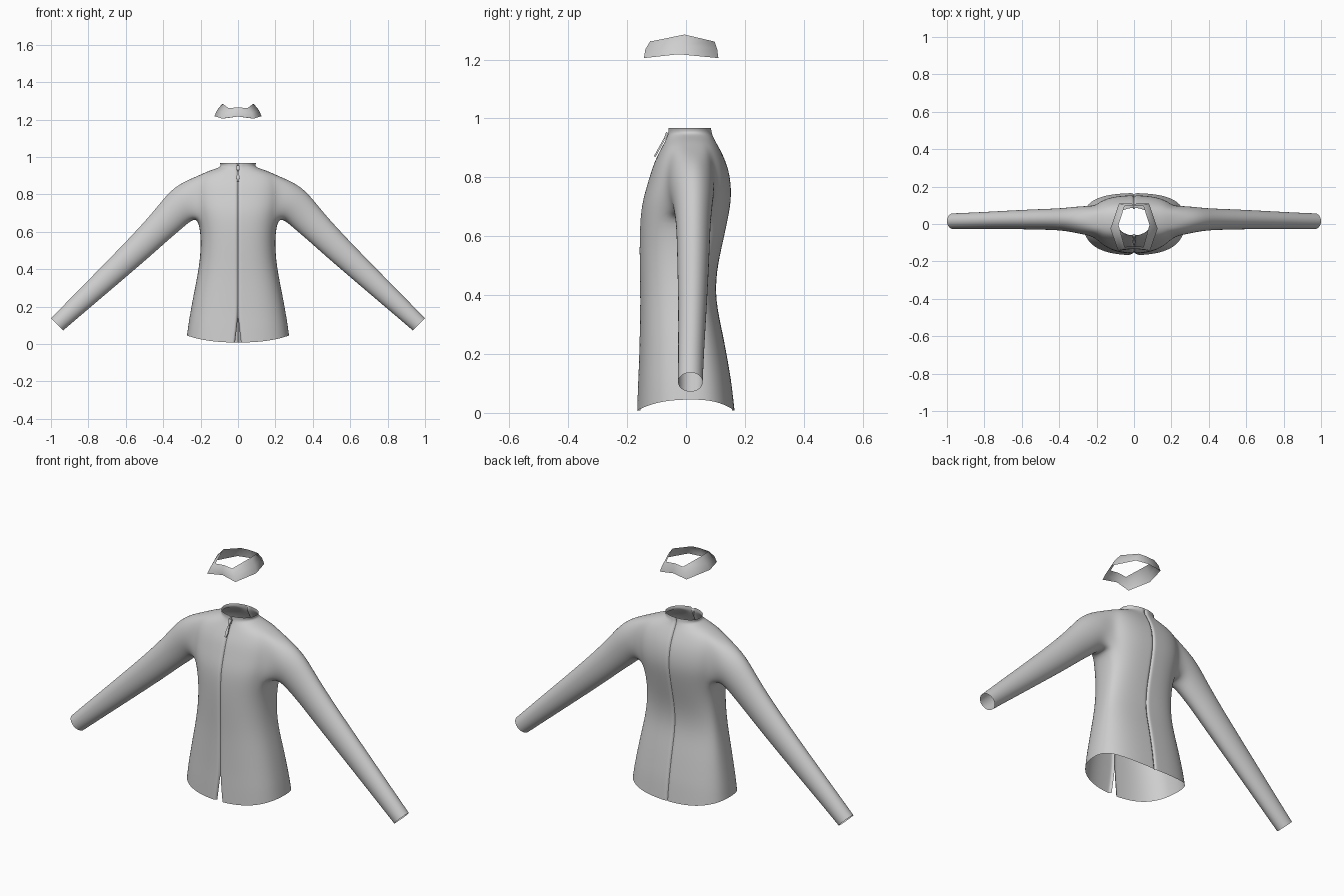
import bpy, bmesh, math
from mathutils import Vector

if "Cube" in bpy.data.objects:
    bpy.data.objects.remove(bpy.data.objects["Cube"])

fabric = bpy.data.materials.new("grey_fabric")
fabric.diffuse_color = (0.62, 0.62, 0.62, 1)
fabric.use_nodes = True
fabric.node_tree.nodes["Principled BSDF"].inputs["Base Color"].default_value = fabric.diffuse_color


def make_object(name, bm):
    bmesh.ops.recalc_face_normals(bm, faces=bm.faces)
    for f in bm.faces:
        f.smooth = True
    mesh = bpy.data.meshes.new(name)
    bm.to_mesh(mesh)
    bm.free()
    mesh.materials.append(fabric)
    ob = bpy.data.objects.new(name, mesh)
    bpy.context.collection.objects.link(ob)
    return ob


def mirror_x(ob):
    m = ob.modifiers.new("mirror", 'MIRROR')
    m.merge_threshold = 0.001


def bridge(bm, a, b, closed=False):
    n = len(a)
    for i in range(n if closed else n - 1):
        j = (i + 1) % n
        bm.faces.new((a[i], a[j], b[j], b[i]))


# Torso sections: height, half width, front y, back y
ROWS = [
    (0.045, 0.275, -0.166, 0.165), (0.10, 0.268, -0.163, 0.155),
    (0.16, 0.258, -0.160, 0.145), (0.27, 0.238, -0.157, 0.125),
    (0.38, 0.215, -0.155, 0.100), (0.48, 0.202, -0.157, 0.103),
    (0.58, 0.200, -0.158, 0.125), (0.67, 0.215, -0.155, 0.145),
    (0.73, 0.230, -0.145, 0.154), (0.79, 0.235, -0.127, 0.152),
    (0.85, 0.232, -0.109, 0.138), (0.90, 0.212, -0.083, 0.113),
    (0.925, 0.160, -0.070, 0.098), (0.942, 0.105, -0.062, 0.090),
    (0.953, 0.092, -0.060, 0.087), (0.968, 0.098, -0.060, 0.085),
]
MID_Y = 0.02
SEAM_X = [0.0, 0.006, 0.02]        # narrow columns that hold the seams
SEAM_DEPTH = 0.012
SLIT = {0: 0.016, 1: 0.005}        # front opening at the hem
HOLE_ROWS, HOLE_COLS = (7, 11), (6, 10)

bm = bmesh.new()
grid = []
last = len(ROWS) - 1
for r, (z, w, yf, yb) in enumerate(ROWS):
    power = 2 / 2.6 if r < 12 else 2 / 2.2
    line = []
    for k in range(17):
        if 3 <= k <= 13:           # rounded side columns
            t = math.radians(15 * (k - 2))
            s, c = math.sin(t), math.cos(t)
            x = w * s ** power
            d = abs(c) ** power
            y = MID_Y + d * ((yf if c > 0 else yb) - MID_Y)
        else:                      # front and back seams
            front = k < 3
            i = k if front else 16 - k
            s, x = 0, SEAM_X[i]
            y = yf if front else yb
            if i == 0 and r < last:
                y += SEAM_DEPTH * (1 if front else -1)
            if front:
                x += SLIT.get(r, 0)
        height = z
        if r == 0:                 # hem dips at front and back
            height = 0.008 + 0.038 * s * s
        if r == last and k == 0:
            height -= 0.01
        line.append(bm.verts.new((x, y, height)))
    grid.append(line)

(r0, r1), (c0, c1) = HOLE_ROWS, HOLE_COLS
for r in range(last):
    for k in range(16):
        if not (r0 <= r < r1 and c0 <= k < c1):
            bm.faces.new((grid[r][k], grid[r][k + 1],
                          grid[r + 1][k + 1], grid[r + 1][k]))

# Armhole loop, starting at the top middle and turning to the back
mid = (c0 + c1) // 2
loop = [grid[r1][k] for k in range(mid, c1 + 1)]
loop += [grid[r][c1] for r in range(r1 - 1, r0 - 1, -1)]
loop += [grid[r0][k] for k in range(c1 - 1, c0 - 1, -1)]
loop += [grid[r][c0] for r in range(r0 + 1, r1 + 1)]
loop += [grid[r1][k] for k in range(c0 + 1, mid)]

# Sleeve sections: upper x, z, lower x, z, middle y, half depth
SLEEVE = [
    (0.300, 0.864, 0.250, 0.662, 0.020, 0.076),
    (0.370, 0.812, 0.300, 0.617, 0.024, 0.066),
    (0.440, 0.722, 0.365, 0.563, 0.025, 0.058),
    (0.550, 0.597, 0.460, 0.477, 0.025, 0.055),
    (0.750, 0.392, 0.660, 0.306, 0.022, 0.048),
    (0.900, 0.240, 0.825, 0.166, 0.017, 0.044),
    (1.000, 0.137, 0.935, 0.072, 0.015, 0.042),
]
for ux, uz, lx, lz, y, depth in SLEEVE:
    centre = Vector(((ux + lx) / 2, y, (uz + lz) / 2))
    up = Vector((ux, y, uz)) - centre
    ring = []
    for i in range(16):
        a = math.tau * i / 16
        p = centre + 1.02 * (up * math.cos(a) + Vector((0, depth * math.sin(a), 0)))
        ring.append(bm.verts.new(p))
    bridge(bm, loop, ring, closed=True)
    loop = ring

jacket = make_object("jacket_body", bm)
mirror_x(jacket)
sub = jacket.modifiers.new("smooth", 'SUBSURF')
sub.levels = sub.render_levels = 2
sub.boundary_smooth = 'PRESERVE_CORNERS'

# Loose neck band above the jacket: bottom, middle and top edges
BAND = [
    [(0, -0.132, 1.216), (0.085, -0.143, 1.205), (0.126, -0.025, 1.218),
     (0.080, 0.110, 1.205), (0, 0.108, 1.216)],
    [(0, -0.132, 1.240), (0.072, -0.138, 1.235), (0.112, -0.015, 1.250),
     (0.070, 0.106, 1.235), (0, 0.104, 1.240)],
    [(0, -0.120, 1.265), (0.050, -0.122, 1.261), (0.083, -0.005, 1.285),
     (0.050, 0.097, 1.261), (0, 0.095, 1.265)],
]
bm = bmesh.new()
edges = [[bm.verts.new(p) for p in row] for row in BAND]
for a, b in zip(edges, edges[1:]):
    bridge(bm, a, b)
mirror_x(make_object("neck_band", bm))


# Zip slider and hanging pull tab
def plate(name, outline, thickness, location, tilt):
    bm = bmesh.new()
    face = bm.faces.new([bm.verts.new((x, -thickness / 2, z)) for x, z in outline])
    out = bmesh.ops.extrude_face_region(bm, geom=[face])
    verts = [v for v in out["geom"] if isinstance(v, bmesh.types.BMVert)]
    bmesh.ops.translate(bm, verts=verts, vec=(0, thickness, 0))
    ob = make_object(name, bm)
    for p in ob.data.polygons:
        p.use_smooth = False
    ob.location = location
    ob.rotation_euler.x = tilt


plate("zip_slider", [(-0.009, 0.012), (-0.006, -0.012), (0.006, -0.012), (0.009, 0.012)],
      0.012, (0, -0.066, 0.94), -0.35)
plate("zip_pull", [(-0.003, 0.032), (-0.008, -0.012), (-0.004, -0.034),
                   (0.004, -0.034), (0.008, -0.012), (0.003, 0.032)],
      0.006, (0, -0.090, 0.90), -0.5)
